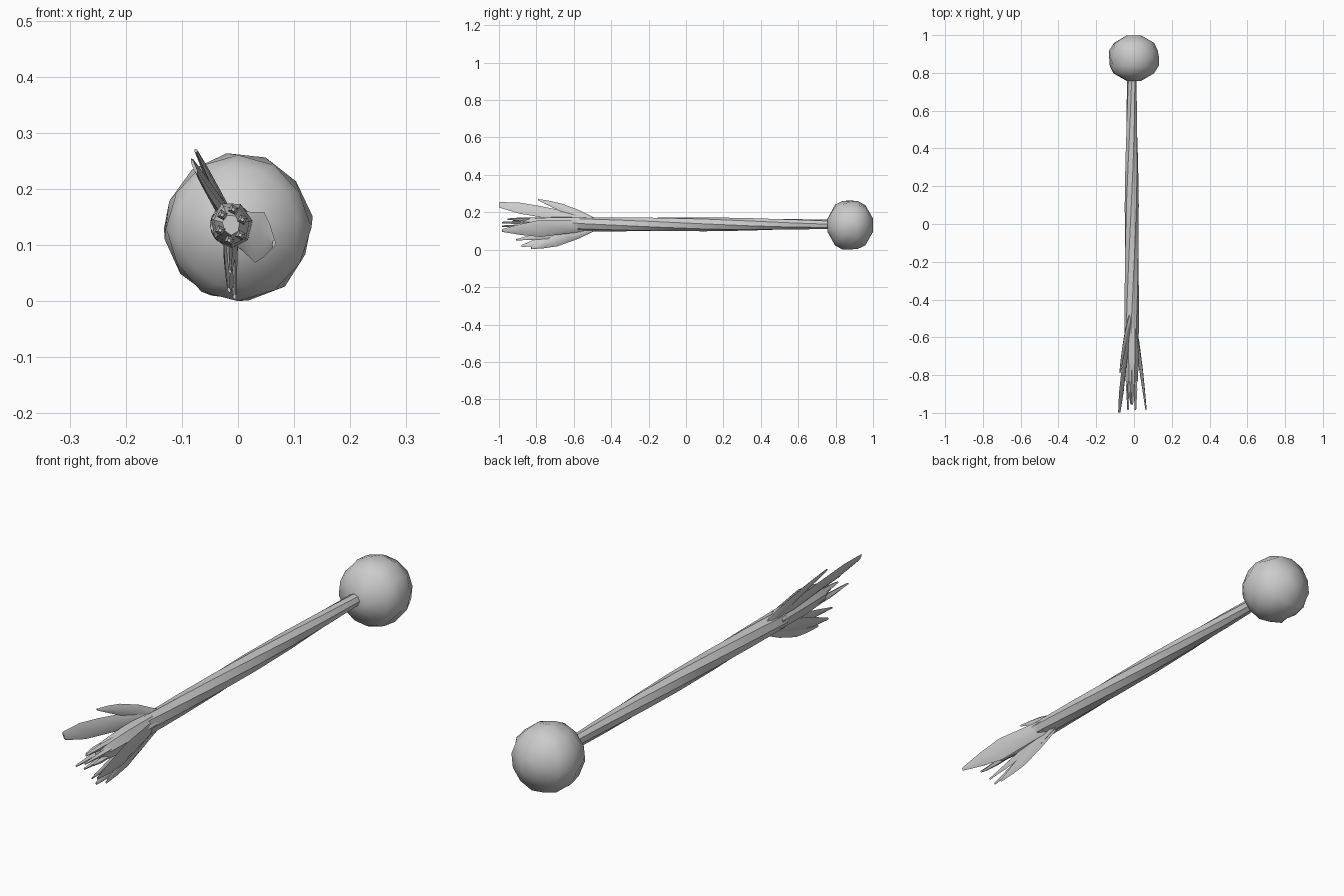
import bpy, bmesh, math, random

if "Cube" in bpy.data.objects:
    bpy.data.objects.remove(bpy.data.objects["Cube"])

random.seed(4)
AX, AZ = -0.012, 0.138      # axis of shaft and flared end
HEAD_Z = 0.133


def loft(name, stations, sides, jitter=0.0):
    """Closed tube along y. Station: y, centre x, centre z, radius a, radius b, tilt of a from +x."""
    bm = bmesh.new()
    rings = []
    for y, cx, cz, a, b, t in stations:
        ring = []
        for i in range(sides):
            p = math.tau * i / sides
            k = 1 + random.uniform(-jitter, jitter)
            u, v = a * k * math.cos(p), b * k * math.sin(p)
            ring.append(bm.verts.new((cx + u * math.cos(t) - v * math.sin(t), y,
                                      cz + u * math.sin(t) + v * math.cos(t))))
        rings.append(ring)
    for r, s in zip(rings, rings[1:]):
        for i in range(sides):
            j = (i + 1) % sides
            bm.faces.new((r[i], r[j], s[j], s[i]))
    bm.faces.new(rings[0])
    bm.faces.new(rings[-1])
    bmesh.ops.recalc_face_normals(bm, faces=bm.faces)
    me = bpy.data.meshes.new(name)
    bm.to_mesh(me)
    bm.free()
    ob = bpy.data.objects.new(name, me)
    bpy.context.collection.objects.link(ob)
    bpy.ops.object.select_all(action='DESELECT')
    ob.select_set(True)
    bpy.context.view_layer.objects.active = ob
    bpy.ops.object.shade_smooth_by_angle(angle=math.radians(38))


# rounded, faceted head: a slightly squared-off ball
head = []
for i in range(7):
    s = -0.97 + 1.94 * i / 6
    r = 0.132 * (1 - abs(s) ** 2.6) ** 0.5
    head.append((0.878 + 0.125 * s, 0, HEAD_Z, r, r, 0.15 * (i % 2)))
loft("head", head, 12, 0.025)

# slightly twisted shaft, thicker toward the flared end
shaft = []
for i in range(7):
    t = i / 6
    r = 0.024 + 0.014 * math.sin(min(t * 1.6, 1) * math.pi / 2)
    shaft.append((0.78 - 1.36 * t, AX, AZ, r, r, 1.7 * t))
loft("shaft", shaft, 8)

# central core of the flared end
core = [(y, AX, AZ, r, r * 1.1, 0.2) for y, r in
        ((-0.55, 0.036), (-0.7, 0.037), (-0.83, 0.032), (-0.87, 0.016))]
loft("core", core, 7, 0.05)

# small spikes around the core
for i in range(6):
    p = math.tau * i / 6 + 0.35
    x, z = AX + 0.021 * math.cos(p), AZ + 0.028 * math.sin(p)
    tip = -0.985 + 0.03 * (i % 3)
    loft(f"spike_{i + 1}", [(y, x, z, r, r, 0.3) for y, r in
                            ((-0.76, 0.009), (-0.88, 0.010), (tip, 0.004))], 4)


def blade(name, tip, width, tilt, end=0.15):
    """Thin leaf from the shaft out to the tip; broadest before it narrows to a point."""
    stations = []
    for t in (0, 0.3, 0.6, 0.8, 1):
        spread = t ** 0.8
        a = 0.027 + (width - 0.027) * min(t / 0.6, 1)
        if t == 0.8:
            a *= 0.5 + end
        if t == 1:
            a *= end
        stations.append((-0.47 + (tip[1] + 0.47) * t,
                         AX + (tip[0] - AX) * spread,
                         AZ + (tip[2] - AZ) * spread,
                         a, 0.012 - 0.009 * t, math.radians(tilt)))
    loft(name, stations, 6)


blade("upper_long_blade", (-0.078, -0.998, 0.242), 0.032, 112, 0.5)
blade("upper_short_blade", (-0.075, -0.79, 0.270), 0.024, 112)
blade("right_blade", (0.064, -0.985, 0.105), 0.046, 80)
blade("lower_left_blade", (-0.016, -0.88, 0.022), 0.034, 108)
blade("lower_right_blade", (-0.006, -0.83, 0.010), 0.032, 86)
blade("lower_finger", (-0.014, -0.91, 0.055), 0.022, 98)

# rest the lowest point on the ground
obs = [o for o in bpy.data.objects if o.type == 'MESH']
low = min(v.co.z for o in obs for v in o.data.vertices)
for o in obs:
    o.location.z = -low
